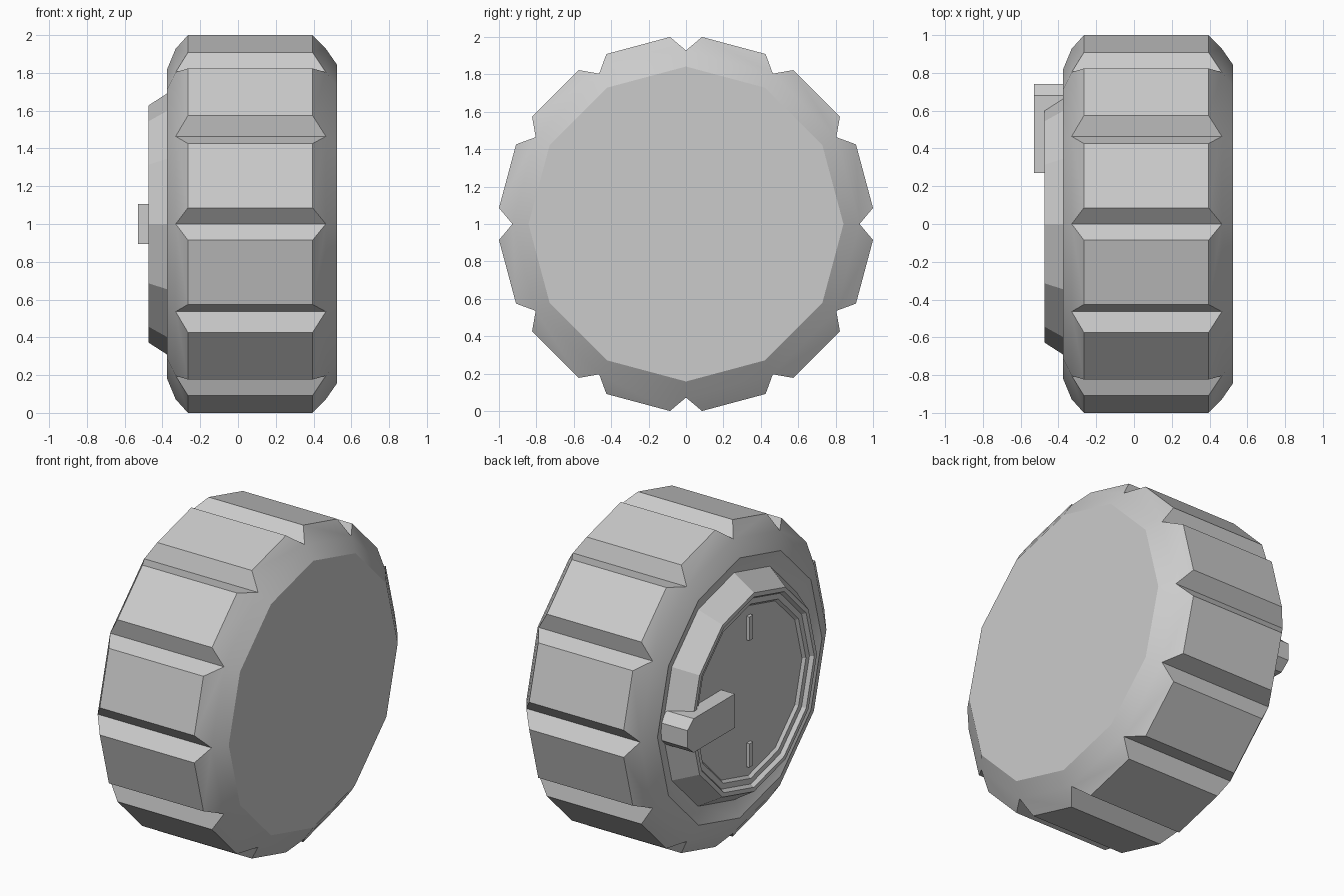
import bpy, bmesh
from math import sin, cos, radians

if "Cube" in bpy.data.objects:
    bpy.data.objects.remove(bpy.data.objects["Cube"])

SIDES = 12
STEP = 360 / SIDES


def pt(x, r, deg):
    """Point on a circle round the wheel axle (axle runs along x)."""
    return (x, r * cos(radians(deg)), 1 + r * sin(radians(deg)))


def face(bm, pts):
    bm.faces.new([bm.verts.new(p) for p in pts])


def lathe(bm, profile, cap_end=True):
    """Sweep (x, radius) points round the axle in flat sides."""
    for (x0, r0), (x1, r1) in zip(profile, profile[1:]):
        for k in range(SIDES):
            a, b = k * STEP, (k + 1) * STEP
            face(bm, [pt(x0, r0, a), pt(x0, r0, b), pt(x1, r1, b), pt(x1, r1, a)])
    if cap_end:
        x, r = profile[-1]
        face(bm, [pt(x, r, k * STEP) for k in range(SIDES)])


def finish(bm, name, smooth=None):
    bmesh.ops.remove_doubles(bm, verts=bm.verts, dist=0.0005)
    bmesh.ops.recalc_face_normals(bm, faces=bm.faces)
    me = bpy.data.meshes.new(name)
    bm.to_mesh(me)
    bm.free()
    ob = bpy.data.objects.new(name, me)
    bpy.context.collection.objects.link(ob)
    if smooth:
        bpy.ops.object.select_all(action='DESELECT')
        ob.select_set(True)
        bpy.context.view_layer.objects.active = ob
        bpy.ops.object.shade_smooth_by_angle(angle=radians(smooth))
    return ob


def prism(name, profile, x0, x1):
    """Extrude a (y, z) outline along x."""
    bm = bmesh.new()
    f = bm.faces.new([bm.verts.new((x0, y, z)) for y, z in profile])
    ext = bmesh.ops.extrude_face_region(bm, geom=[f])
    for v in ext["geom"]:
        if isinstance(v, bmesh.types.BMVert):
            v.co.x = x1
    return finish(bm, name)


# Tyre: twelve tread blocks with V notches between them
R, NOTCH, HALF = 1.0035, 0.928, 4.9
XL, XR, NL, NR = -0.265, 0.395, -0.33, 0.465
bm = bmesh.new()
for k in range(SIDES):
    n0, n1 = k * STEP, (k + 1) * STEP
    a, b = n0 + HALF, n1 - HALF
    face(bm, [pt(XL, R, a), pt(XR, R, a), pt(XR, R, b), pt(XL, R, b)])
    for n, e in ((n0, a), (n1, b)):
        face(bm, [pt(NL, NOTCH, n), pt(NR, NOTCH, n), pt(XR, R, e), pt(XL, R, e)])
    for xn, xt in ((NL, XL), (NR, XR)):
        face(bm, [pt(xn, NOTCH, n0), pt(xn, NOTCH, n1), pt(xt, R, b), pt(xt, R, a)])
# closed inner side and dished outer sidewall
lathe(bm, [(NR, NOTCH), (0.525, 0.842)])
lathe(bm, [(NL, NOTCH), (-0.375, 0.82), (-0.335, 0.715)])
finish(bm, "tyre", 32)

# Hub: conical ring stepping down to a recessed disc
bm = bmesh.new()
lathe(bm, [(-0.33, 0.72), (-0.475, 0.627), (-0.475, 0.60), (-0.452, 0.585),
           (-0.452, 0.55), (-0.435, 0.535)])
finish(bm, "hub")

# Small upright bars on the disc
for side, zc in (("upper", 1.4), ("lower", 0.6)):
    prism(side + "_bar", [(-0.018, zc - 0.075), (0.018, zc - 0.075),
                          (0.018, zc + 0.075), (-0.018, zc + 0.075)], -0.42, -0.455)

# Latch block across the hub rim with a tapered outer end
prism("latch", [(0.27, 0.893), (0.68, 0.893), (0.742, 0.945),
                (0.742, 1.055), (0.68, 1.107), (0.27, 1.107)], -0.34, -0.53)
